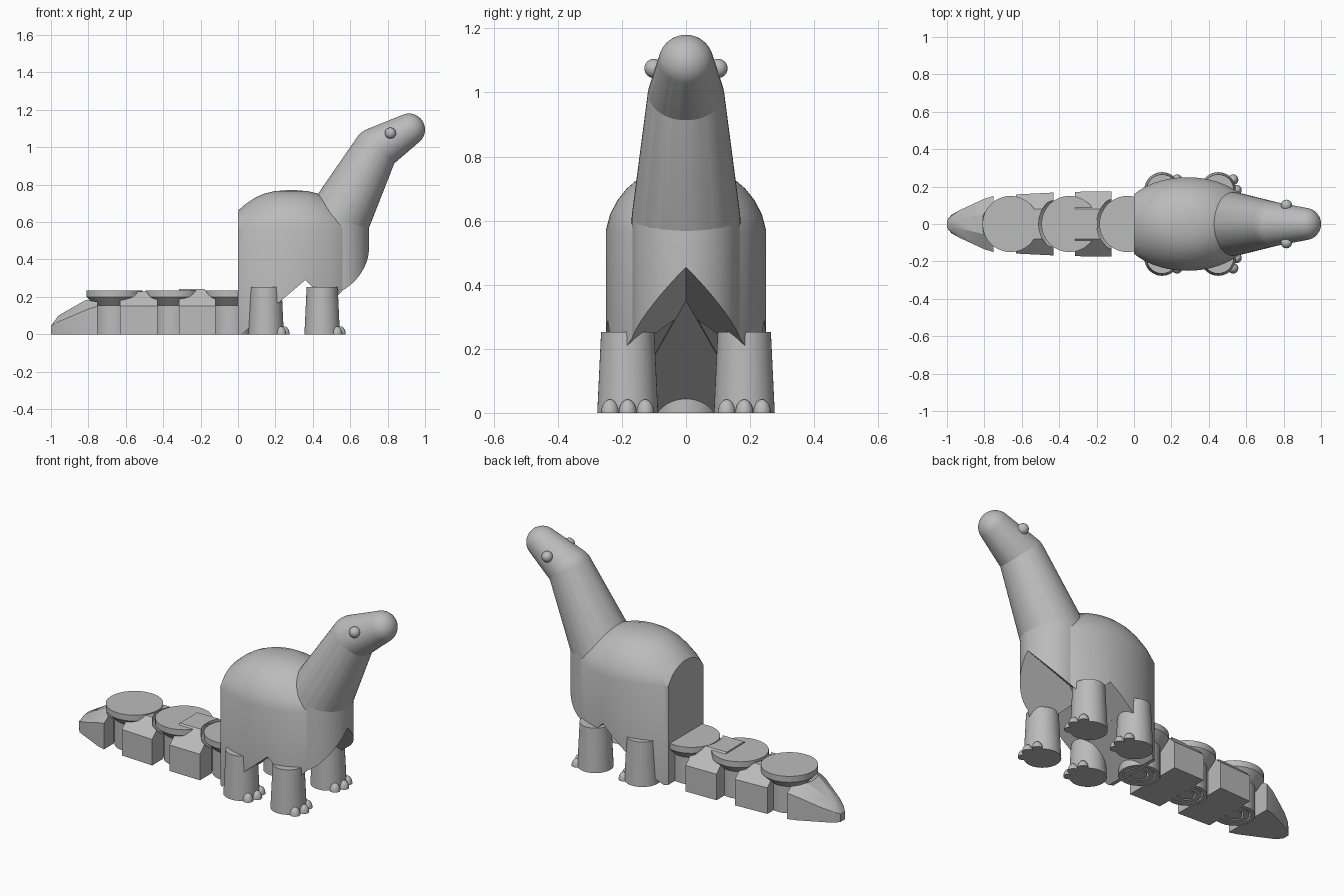
import bpy, bmesh
from math import cos, sin, pi
from mathutils import Vector

cube = bpy.data.objects.get("Cube")
if cube:
    bpy.data.objects.remove(cube, do_unlink=True)

grey = bpy.data.materials.new("plain grey")
grey.use_nodes = True
colour = (0.5, 0.5, 0.5, 1)
grey.diffuse_color = colour
grey.node_tree.nodes["Principled BSDF"].inputs["Base Color"].default_value = colour


def finish(name, bm):
    bmesh.ops.recalc_face_normals(bm, faces=bm.faces[:])
    mesh = bpy.data.meshes.new(name)
    bm.to_mesh(mesh)
    bm.free()
    mesh.materials.append(grey)
    obj = bpy.data.objects.new(name, mesh)
    bpy.context.collection.objects.link(obj)
    return obj


def hull(name, points):
    bm = bmesh.new()
    verts = [bm.verts.new(p) for p in points]
    bmesh.ops.remove_doubles(bm, verts=verts, dist=0.0005)
    res = bmesh.ops.convex_hull(bm, input=bm.verts[:])
    loose = {e for e in res["geom_interior"] + res["geom_unused"]
             if isinstance(e, bmesh.types.BMVert)}
    bmesh.ops.delete(bm, geom=list(loose), context='VERTS')
    bmesh.ops.dissolve_limit(bm, angle_limit=0.002, verts=bm.verts[:], edges=bm.edges[:])
    return finish(name, bm)


def ring(x, y, z, a, b=None, n=48):
    b = a if b is None else b
    return [(x + a * cos(2 * pi * i / n), y + b * sin(2 * pi * i / n), z) for i in range(n)]


def ball(x, y, z, r, n=48, rows=24, low=-pi / 2, height=None):
    points = []
    for k in range(rows + 1):
        t = low + (pi / 2 - low) * k / rows
        points += ring(x, y, z + (height or r) * sin(t), max(r * cos(t), 0.0001), n=n)
    return points


def lathe(name, x, profile, n=48):
    # closed profile of (radius, height) spun about a vertical axis
    bm = bmesh.new()
    verts = [bm.verts.new((r, 0, z)) for r, z in profile]
    edges = [bm.edges.new(pair) for pair in zip(verts, verts[1:])]
    bmesh.ops.spin(bm, geom=verts + edges, cent=(0, 0, 0), axis=(0, 0, 1),
                   angle=2 * pi, steps=n, use_merge=False)
    bmesh.ops.remove_doubles(bm, verts=bm.verts[:], dist=0.0001)
    bmesh.ops.translate(bm, verts=bm.verts[:], vec=Vector((x, 0, 0)))
    return finish(name, bm)


def cut(obj, cutters):
    for cutter in cutters:
        cutter.hide_render = True
        mod = obj.modifiers.new("cut", 'BOOLEAN')
        mod.operation = 'DIFFERENCE'
        mod.solver = 'EXACT'
        mod.object = cutter
        bpy.context.view_layer.objects.active = obj
        bpy.ops.object.modifier_apply(modifier=mod.name)


def both(points):
    return [(x, s * y, z) for x, y, z in points for s in (1, -1)]


# cutters for the flat back and the steep arches under the belly
back_cutter = hull("back_cutter", both([(x, 0.5, z) for x in (-0.5, 0) for z in (-0.2, 1)]))
side_arch = hull("side_arch_cutter", both(
    [(0.02, 0.5, 0), (0.36, 0.5, 0.29), (0.65, 0.5, 0), (0.02, 0.5, -0.1), (0.65, 0.5, -0.1)]))
front_arch = hull("front_arch_cutter", both(
    [(0.42, 0, 0.35), (0.8, 0, 0.4925)]
    + [p for z in (0, -0.1) for p in ((0.02, 0.2, z), (0.8, 0.4925, z))]))
belly_cutters = [back_cutter, side_arch, front_arch]

# domed trunk and rounded chest
levels = [(0, 0.37, 0.25), (0.57, 0.37, 0.25), (0.62, 0.33, 0.237), (0.665, 0.28, 0.213),
          (0.7, 0.24, 0.185), (0.73, 0.195, 0.15), (0.75, 0.15, 0.115), (0.765, 0.09, 0.07),
          (0.77, 0.03, 0.02)]
body = hull("body", [p for z, a, b in levels for p in ring(0.285, 0, z, a, b, 64)])
cut(body, belly_cutters)

shoulder = ball(0.53, 0, 0.6, 0.17)
nape = ball(0.735, 0, 0.985, 0.12)
snout = ball(0.914, 0, 1.094, 0.086)
chest = hull("chest", shoulder + ring(0.53, 0, 0, 0.17))
cut(chest, belly_cutters)

# neck and head
neck = hull("neck", shoulder + nape)
head = hull("head", nape + snout)
smooth = [body, chest, neck, head]

# eyes, legs and toes
for side, word in ((1, "left"), (-1, "right")):
    smooth.append(hull(word + "_eye", ball(0.815, side * 0.1, 1.075, 0.03, 24, 12)))
    for x, place in ((0.15, "rear"), (0.45, "front")):
        y = side * 0.182
        smooth.append(hull(f"{place}_{word}_leg",
                           ring(x, y, 0, 0.095) + ring(x, y, 0.253, 0.083)))
        for i, (dx, dy) in enumerate(((0.08, -0.055), (0.098, 0), (0.08, 0.055))):
            smooth.append(hull(f"{place}_{word}_toe_{i + 1}",
                               ball(x + dx, y + dy, 0, 0.028, 20, 8, 0, 0.042)))

# tail: hinge caps on posts, each turning in a socket of the part behind
hinges = (-0.66, -0.345, -0.035)
sockets = []
for i, x in enumerate(hinges):
    smooth.append(lathe(f"tail_hinge_{i + 1}", x, [
        (0, 0), (0.04, 0), (0.04, 0.04), (0.048, 0.04), (0.048, 0), (0.076, 0),
        (0.076, 0.04), (0.084, 0.04), (0.084, 0), (0.105, 0), (0.105, 0.155),
        (0.15, 0.2), (0.15, 0.234), (0, 0.234)]))
    sockets.append(lathe(f"socket_cutter_{i + 1}", x, [
        (0, -0.1), (0.108, -0.1), (0.108, 0.14), (0.165, 0.197), (0.165, 0.4), (0, 0.4)]))

tip = hull("tail_tip", both([
    (-1, 0.02, 0), (-1, 0.02, 0.045), (-0.975, 0.05, 0), (-0.975, 0.045, 0.06),
    (-0.96, 0.02, 0.1), (-0.93, 0.075, 0.08), (-0.82, 0.05, 0.18), (-0.8, 0.135, 0),
    (-0.8, 0.135, 0.135), (-0.75, 0.15, 0), (-0.75, 0.15, 0.15), (-0.75, 0.07, 0.2)]))
cut(tip, sockets[:1])
smooth.append(tip)

for i, (x0, x1, w0, w1, top) in enumerate(((-0.63, -0.43, 0.158, 0.168, 0.228),
                                         (-0.315, -0.12, 0.172, 0.175, 0.242))):
    segment = hull(f"tail_segment_{i + 1}", both(
        [p for x, w in ((x0, w0), (x1, w1))
         for p in ((x, w, 0), (x, w, 0.15), (x, 0.08, top))]))
    cut(segment, sockets[i + 1:i + 2])
    smooth.append(segment)

# remove the cutters and smooth the rounded surfaces
for helper in belly_cutters + sockets:
    bpy.data.objects.remove(helper, do_unlink=True)
bpy.ops.object.select_all(action='DESELECT')
for obj in smooth:
    obj.select_set(True)
bpy.context.view_layer.objects.active = body
bpy.ops.object.shade_smooth_by_angle(angle=0.45)
